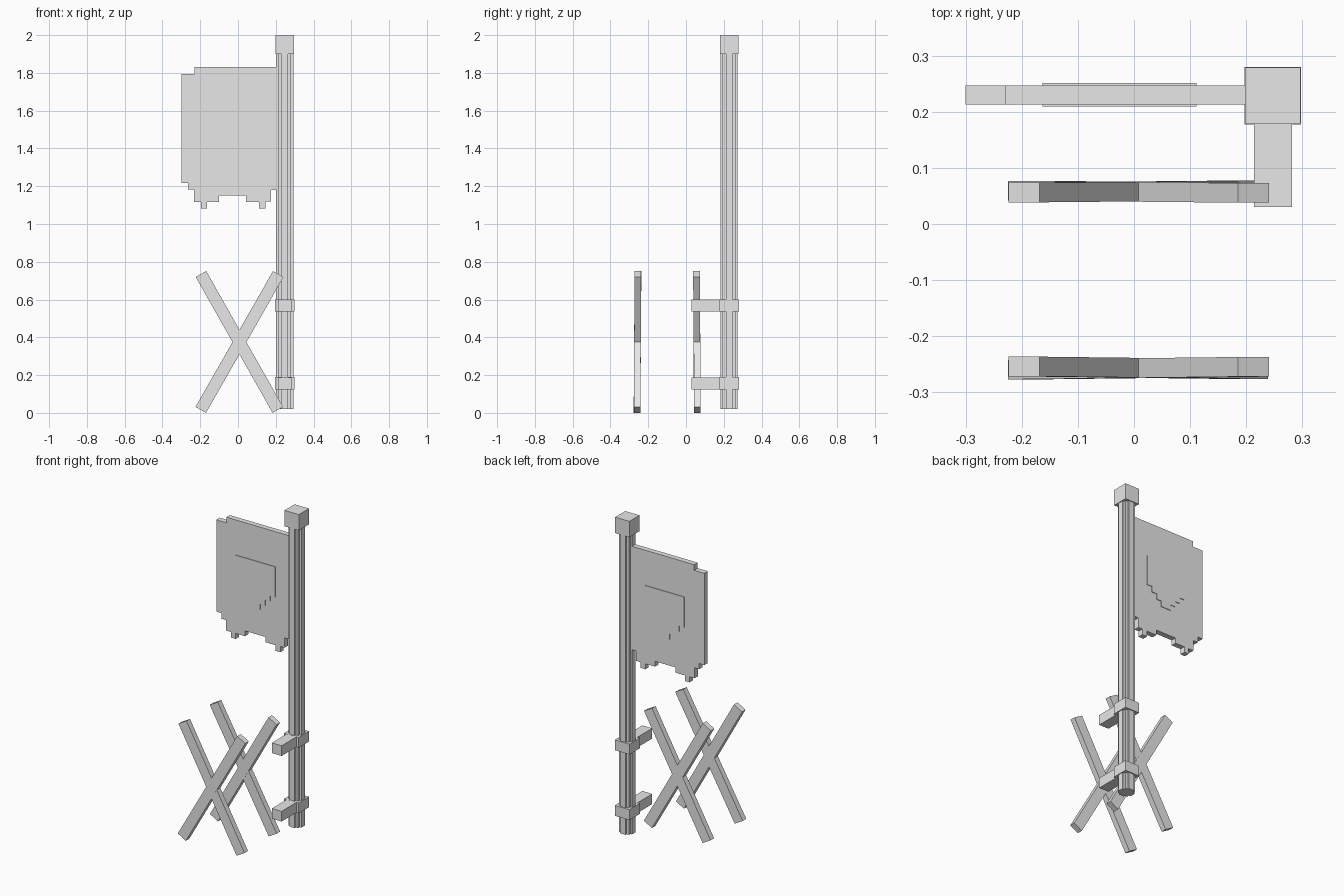
import bpy, bmesh, math
from mathutils import Vector, Matrix

if "Cube" in bpy.data.objects:
    bpy.data.objects.remove(bpy.data.objects["Cube"])

grey = bpy.data.materials.new("plain_grey")
grey.diffuse_color = (0.8, 0.8, 0.8, 1)
grey.use_nodes = True
grey.node_tree.nodes["Principled BSDF"].inputs["Base Color"].default_value = grey.diffuse_color


def finish(name, bm):
    bmesh.ops.recalc_face_normals(bm, faces=bm.faces)
    mesh = bpy.data.meshes.new(name)
    bm.to_mesh(mesh)
    bm.free()
    mesh.materials.append(grey)
    obj = bpy.data.objects.new(name, mesh)
    bpy.context.collection.objects.link(obj)
    return obj


def box(name, lo, hi):
    lo, hi = Vector(lo), Vector(hi)
    bm = bmesh.new()
    bmesh.ops.create_cube(bm, size=1, matrix=Matrix.Translation((lo + hi) / 2)
                          @ Matrix.Diagonal((*(hi - lo), 1)))
    return finish(name, bm)


def prism(name, points, depth):
    """Extrude a closed 3D outline along a depth vector."""
    bm = bmesh.new()
    face = bm.faces.new([bm.verts.new(p) for p in points])
    ext = bmesh.ops.extrude_face_region(bm, geom=[face])
    verts = [g for g in ext["geom"] if isinstance(g, bmesh.types.BMVert)]
    bmesh.ops.translate(bm, verts=verts, vec=depth)
    return finish(name, bm)


def beam(name, start, end, width, depth):
    """Square-ended beam between two points, flat towards the front."""
    a, b = Vector(start), Vector(end)
    z = (b - a).normalized()
    x = Vector((0, 1, 0)).cross(z).normalized()
    y = z.cross(x)
    rot = Matrix((x, y, z)).transposed().to_4x4()
    bm = bmesh.new()
    bmesh.ops.create_cube(bm, size=1, matrix=Matrix.Translation((a + b) / 2) @ rot
                          @ Matrix.Diagonal((width, depth, (b - a).length, 1)))
    return finish(name, bm)


# Pole with a stepped round section
PX, PY = 0.2475, 0.2285
quarter = [(0.045, 0.018), (0.034, 0.018), (0.034, 0.034), (0.018, 0.034), (0.018, 0.045)]
section = []
for k in range(4):
    c, s = round(math.cos(k * math.pi / 2)), round(math.sin(k * math.pi / 2))
    section += [(PX + c * x - s * y, PY + s * x + c * y, 0.02) for x, y in quarter]
prism("pole", section, (0, 0, 1.89))
box("pole_cap", (0.198, 0.179, 1.90), (0.297, 0.279, 2.0))

# Brackets: a collar round the pole and an arm to the front
for tag, z in (("lower", 0.124), ("upper", 0.536)):
    box(tag + "_collar", (0.197, 0.177, z), (0.298, 0.28, z + 0.065))
    box(tag + "_arm", (0.214, 0.03, z + 0.0005), (0.282, 0.18, z + 0.0645))

# Banner with a ragged edge
banner = [(-0.30, 1.795), (-0.23, 1.795), (-0.23, 1.83), (0.23, 1.83), (0.23, 1.18),
          (0.175, 1.18), (0.175, 1.118), (0.145, 1.118), (0.145, 1.082), (0.11, 1.082),
          (0.11, 1.117), (0.042, 1.117), (0.042, 1.15), (-0.10, 1.15), (-0.10, 1.117),
          (-0.165, 1.117), (-0.165, 1.082), (-0.197, 1.082), (-0.197, 1.117),
          (-0.232, 1.117), (-0.232, 1.183), (-0.265, 1.183), (-0.265, 1.218), (-0.30, 1.218)]
prism("banner", [(x, 0.213, z) for x, z in banner], (0, 0.034, 0))

# Raised shield shape on both sides of the banner
right = [(0.137, 1.61)]
for i in range(4):
    w, z = 0.137 - 0.0343 * i, 1.42 - 0.035 * i
    right += [(w, z), (w - 0.0343, z)] if i < 3 else [(w, z)]
outline = right + [(-w, z) for w, z in reversed(right)]
prism("banner_shield", [(x - 0.026, 0.209, z) for x, z in outline], (0, 0.042, 0))

# Two crossed trestles, feet splayed slightly outwards
for tag, top, foot in (("back", 0.0555, 0.0595), ("front", -0.2545, -0.2595)):
    beam(tag + "_trestle_rising", (-0.197, foot, 0.016), (0.213, top, 0.735), 0.064, 0.035)
    beam(tag + "_trestle_falling", (0.211, foot + 0.0006, 0.016), (-0.196, top + 0.0006, 0.735),
         0.064, 0.035)
